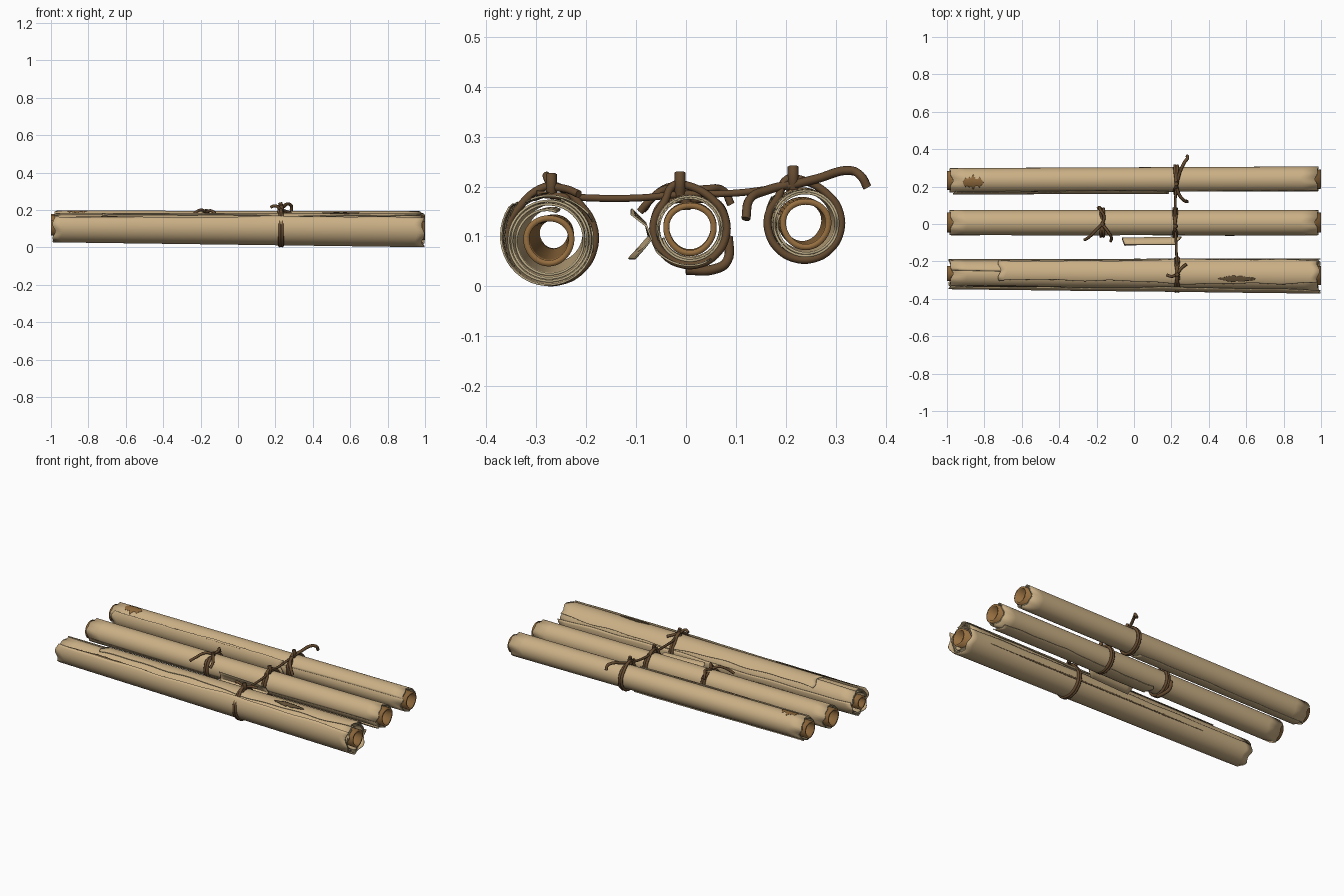
import bpy, bmesh, math, random
from math import sin, cos, pi, radians
from mathutils import Vector

random.seed(4)
cube = bpy.data.objects.get("Cube")
if cube:
    bpy.data.objects.remove(cube, do_unlink=True)


def material(name, rgb):
    m = bpy.data.materials.new(name)
    m.use_nodes = True
    m.diffuse_color = (*rgb, 1)
    b = m.node_tree.nodes["Principled BSDF"]
    b.inputs["Base Color"].default_value = (*rgb, 1)
    b.inputs["Roughness"].default_value = 0.9
    return m


PAPER = material("tan paper", (0.59, 0.43, 0.235))
EDGE = material("pale paper edge", (0.48, 0.39, 0.23))
CORE = material("brown inner paper", (0.30, 0.155, 0.05))
STAIN = material("brown stain", (0.27, 0.14, 0.045))
TEAR = material("dark tear", (0.13, 0.085, 0.04))
TWINE = material("dark twine", (0.13, 0.07, 0.03))


def surface(name, fn, nu, nv, mats, thick):
    """Grid sheet from fn(u, v), thickened, with a separate rim colour."""
    bm = bmesh.new()
    rows = [[bm.verts.new(fn(i / nu, j / nv)) for j in range(nv + 1)] for i in range(nu + 1)]
    for i in range(nu):
        for j in range(nv):
            bm.faces.new((rows[i][j], rows[i + 1][j], rows[i + 1][j + 1], rows[i][j + 1]))
    bmesh.ops.remove_doubles(bm, verts=bm.verts, dist=1e-5)
    bmesh.ops.recalc_face_normals(bm, faces=bm.faces)
    mesh = bpy.data.meshes.new(name)
    bm.to_mesh(mesh)
    bm.free()
    for m in mats:
        mesh.materials.append(m)
    ob = bpy.data.objects.new(name, mesh)
    bpy.context.collection.objects.link(ob)
    mod = ob.modifiers.new("thickness", 'SOLIDIFY')
    mod.thickness = thick
    mod.offset = 0
    mod.material_offset_rim = len(mats) - 1
    bpy.ops.object.select_all(action='DESELECT')
    ob.select_set(True)
    bpy.context.view_layer.objects.active = ob
    bpy.ops.object.shade_smooth_by_angle(angle=radians(40))
    return ob


class Scroll:
    """Axis and outer radius, blended from the -x end to the +x end."""

    def __init__(self, name, c0, c1, r0, r1):
        self.name, self.c0, self.c1, self.r0, self.r1 = name, Vector(c0), Vector(c1), r0, r1

    def radius(self, x):
        return self.r0 + (self.r1 - self.r0) * (x + 1) / 2

    def point(self, x, a, k=1.0):
        c = self.c0.lerp(self.c1, (x + 1) / 2)
        r = self.radius(x) * k
        return (x, c.x + r * cos(a), c.y + r * sin(a))

    def roll(self, start, turns, k_in):
        # spiral of paper, ragged at both ends
        def fn(u, v):
            a = radians(start) - 2 * pi * turns * (1 - v) + 0.12 * sin(5 * u) * v ** 8
            end = 0.978 + 0.007 * sin(3 * a) + 0.004 * sin(7 * a)
            return self.point(end * (2 * u - 1), a, k_in + (0.97 - k_in) * v ** 0.6)
        surface(self.name + "_roll", fn, 24, int(40 * turns), (PAPER, EDGE), 0.005)

    def core(self, k0, k1):
        def fn(u, v):
            a = 2 * pi * v
            return self.point(-1 + 2 * u, a, (k0 + (k1 - k0) * u) * (1 + 0.02 * sin(3 * a)))
        surface(self.name + "_core", fn, 12, 40, (CORE, CORE), 0.012)

    def wrap(self, part, x0, x1, a0, a1, k0, k1, wave=0.06):
        # loose outer layer; its long edges wander like torn paper
        def fn(u, v):
            x = x0 + (x1 - x0) * u
            w = wave * (sin(7 * u) + 0.5 * sin(19 * u) + 0.3 * sin(41 * u))
            a = radians(a0) + w * (1 - v) + (radians(a1 - a0) - w) * v
            return self.point(x + 0.008 * sin(6 * a), a, k1 + (k0 - k1) * (1 - v) ** 4)
        surface(self.name + "_" + part, fn, 48, 28, (PAPER, EDGE), 0.004)

    def patch(self, part, x, half, a, spread, mat, k=1.02, ragged=0.0):
        # thin lens-shaped or blotchy plate following the curved paper
        rough = [1 + random.uniform(-ragged, ragged) for _ in range(17)]

        def fn(u, v):
            t = 2 * u - 1
            h = radians(spread) * (1 - t * t) ** 0.6 * rough[round(u * 16)]
            return self.point(x + half * t, radians(a) + h * (2 * v - 1), k)
        surface(self.name + "_" + part, fn, 16, 6, (mat, mat), 0.003)


def twine(name, pts, r=0.008, closed=False):
    cu = bpy.data.curves.new(name, 'CURVE')
    cu.dimensions = '3D'
    cu.bevel_depth, cu.bevel_resolution, cu.resolution_u = r, 2, 6
    cu.use_fill_caps = True
    sp = cu.splines.new('BEZIER')
    sp.bezier_points.add(len(pts) - 1)
    for bp, p in zip(sp.bezier_points, pts):
        bp.co = p
        bp.handle_left_type = bp.handle_right_type = 'AUTO'
    sp.use_cyclic_u = closed
    cu.materials.append(TWINE)
    ob = bpy.data.objects.new(name, cu)
    bpy.context.collection.objects.link(ob)


def knot(name, s, x, peak):
    """Loop pulled up into a tent on top, with a little bead of a knot."""
    y, z = peak
    for n, off in enumerate((-0.007, 0.007)):
        ring = [s.point(x + off, radians(a), 1.08) for a in range(135, 406, 30)]
        twine(f"{name}_loop_{n}", ring + [(x, y + 0.012, z - 0.025), (x, y - 0.012, z - 0.025)], 0.008, True)
    twine(name + "_tie", [(x, y, z - 0.045), (x + 0.005, y, z - 0.02), (x, y, z)], 0.011)


# The three rolls
front = Scroll("front_scroll", (-0.265, 0.105), (-0.275, 0.092), 0.074, 0.087)
middle = Scroll("middle_scroll", (0.008, 0.117), (0.008, 0.115), 0.068, 0.068)
back = Scroll("back_scroll", (0.233, 0.13), (0.24, 0.125), 0.067, 0.069)

front.roll(75, 3, 0.68)
front.core(0.46, 0.52)
middle.roll(200, 2, 0.84)
middle.core(0.70, 0.70)
back.roll(160, 2, 0.80)
back.core(0.66, 0.66)

# Loose outer layers
front.wrap("outer_wrap", -0.985, 0.99, 138, 375, 1.19, 1.02)
front.wrap("top_layer", -0.72, 0.985, 30, 118, 1.10, 1.03, 0.10)
back.wrap("outer_wrap", -0.96, 0.18, 140, 285, 1.16, 1.06, 0.04)
middle.wrap("under_layer", -0.1, 0.95, 215, 300, 1.18, 1.08)

# Torn flap curling away from the middle roll
FLAP = [(-0.115, 0.055), (-0.092, 0.08), (-0.075, 0.1), (-0.082, 0.128), (-0.11, 0.155)]


def flap(u, v):
    y, z = FLAP[round(v * 4)]
    skew = 0.05 * sin(pi * v)
    return (-0.05 - skew * 0.3 + (0.27 + skew) * u, y + 0.012 * u * (1 - v), z - 0.01 * u * v)


surface("middle_scroll_flap", flap, 10, 4, (PAPER, EDGE), 0.004)

# Tears and stains
front.patch("tear_left", -0.65, 0.28, 140, 4, TEAR, 1.17, 0.4)
front.patch("tear_right", 0.55, 0.10, 103, 9, TEAR, 1.09, 0.3)
front.patch("tear_top", -0.45, 0.27, 58, 2, TEAR, 1.05, 0.4)
front.patch("tear_under", 0.1, 0.75, 345, 3, TEAR, 1.05, 0.4)
back.patch("tear", -0.2, 0.35, 142, 3, TEAR, 1.15, 0.4)
back.patch("stain", -0.86, 0.055, 100, 28, STAIN, 1.0, 0.4)

# Twine binding the rolls together
knot("front_twine", front, 0.23, (-0.27, 0.225))
knot("middle_twine", middle, 0.22, (-0.012, 0.228))
knot("back_twine", back, 0.225, (0.215, 0.24))
knot("side_twine", middle, -0.17, (0.0, 0.20))

twine("joining_twine", [(0.24, -0.3, 0.185), (0.23, -0.21, 0.178), (0.225, -0.1, 0.177),
                        (0.22, 0, 0.185), (0.22, 0.1, 0.187), (0.225, 0.2, 0.2)], 0.007)
twine("back_long_end", [(0.225, 0.2, 0.2), (0.24, 0.26, 0.215), (0.27, 0.33, 0.232),
                        (0.285, 0.35, 0.222), (0.285, 0.364, 0.198)], 0.009)
twine("back_short_end", [(0.225, 0.21, 0.205), (0.24, 0.16, 0.192), (0.265, 0.128, 0.175),
                         (0.285, 0.12, 0.135)], 0.009)
twine("front_end_right", [(0.23, -0.27, 0.2), (0.25, -0.24, 0.195), (0.28, -0.215, 0.185)])
twine("front_end_left", [(0.23, -0.27, 0.2), (0.2, -0.28, 0.222), (0.175, -0.272, 0.215)])
twine("side_end_left", [(-0.17, 0, 0.19), (-0.2, -0.03, 0.2), (-0.24, -0.07, 0.175), (-0.265, -0.085, 0.155)])
twine("side_end_right", [(-0.17, 0, 0.19), (-0.14, -0.04, 0.195), (-0.12, -0.075, 0.17), (-0.125, -0.092, 0.15)])
twine("side_bow", [(-0.17, 0, 0.19), (-0.16, 0.04, 0.195), (-0.18, 0.075, 0.192), (-0.185, 0.09, 0.165)])
twine("side_slack", [(-0.19, 0.085, 0.10), (-0.18, 0.082, 0.05), (-0.17, 0.055, 0.034), (-0.165, 0, 0.033)], 0.01)
